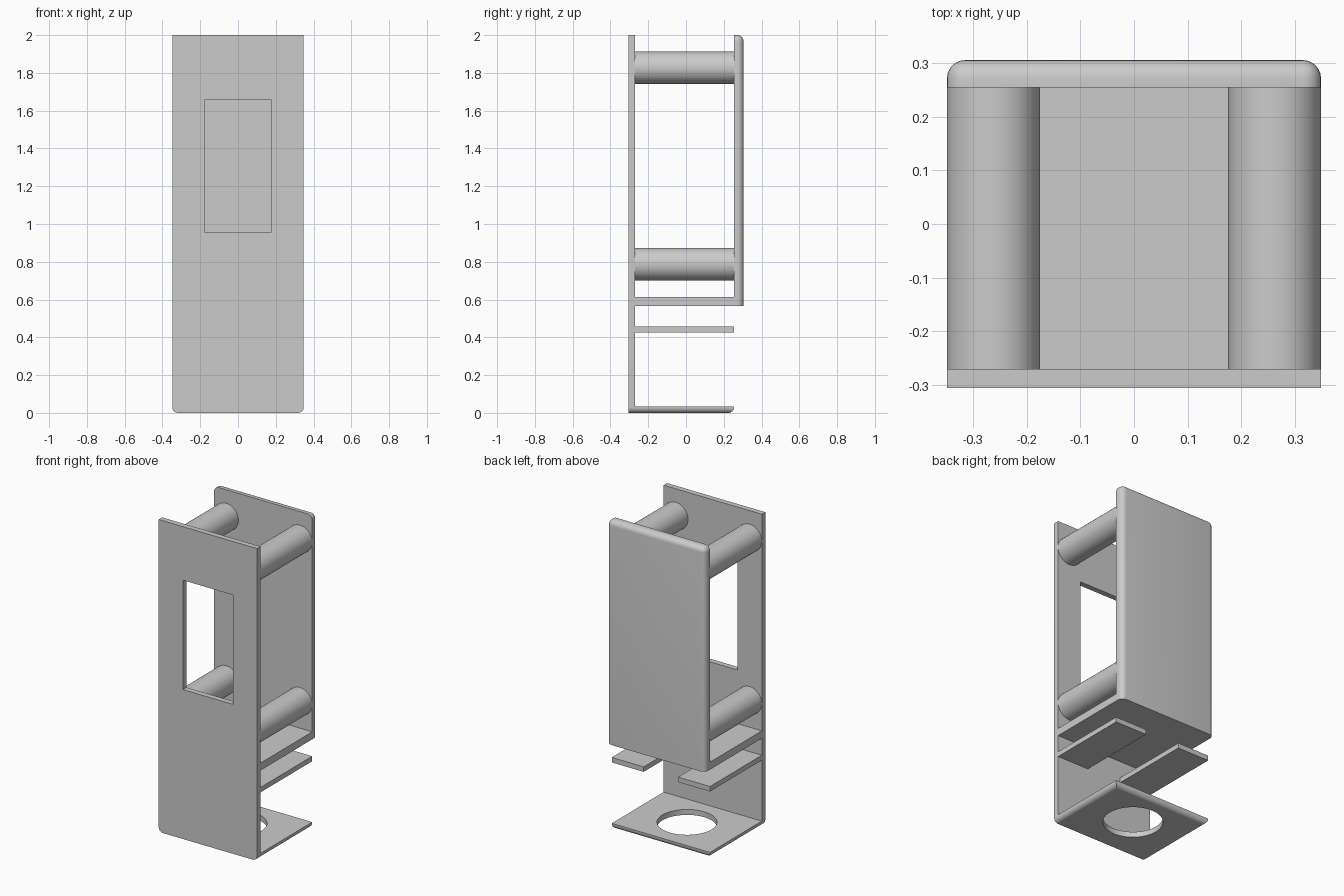
import bpy
import bmesh
import math
from mathutils import Vector, Matrix

default = bpy.data.objects.get("Cube")
if default:
    bpy.data.objects.remove(default, do_unlink=True)

# One plain grey for the whole holder
grey = bpy.data.materials.new("plain grey")
colour = (0.6, 0.6, 0.6, 1)
grey.diffuse_color = colour
grey.use_nodes = True
grey.node_tree.nodes["Principled BSDF"].inputs["Base Color"].default_value = colour

HALF_W = 0.348
FRONT, FRONT_IN = -0.305, -0.27
BACK_IN, BACK = 0.254, 0.305
POST_R = 0.0865


def finish(name, bm):
    bmesh.ops.recalc_face_normals(bm, faces=bm.faces)
    mesh = bpy.data.meshes.new(name)
    bm.to_mesh(mesh)
    bm.free()
    mesh.materials.append(grey)
    obj = bpy.data.objects.new(name, mesh)
    bpy.context.collection.objects.link(obj)
    return obj


def smooth(obj):
    bpy.ops.object.select_all(action='DESELECT')
    obj.select_set(True)
    bpy.context.view_layer.objects.active = obj
    bpy.ops.object.shade_smooth_by_angle(angle=math.radians(30))


def box(name, low, high, rounded=None, radius=0.03):
    """Box between two corners; rounded(mid) picks edges by midpoint in -1..1."""
    low, high = Vector(low), Vector(high)
    bm = bmesh.new()
    bmesh.ops.create_cube(bm, size=2)
    picked = []
    if rounded:
        picked = [e for e in bm.edges
                  if rounded((e.verts[0].co + e.verts[1].co) / 2)]
    centre, half = (low + high) / 2, (high - low) / 2
    for v in bm.verts:
        v.co = centre + v.co * half
    if picked:
        bmesh.ops.bevel(bm, geom=picked, offset=radius, segments=6,
                        profile=0.5, affect='EDGES')
    return finish(name, bm)


def cylinder(name, centre, radius, depth, turn=0, sides=64):
    bm = bmesh.new()
    place = Matrix.Translation(centre) @ Matrix.Rotation(turn, 4, 'X')
    bmesh.ops.create_cone(bm, cap_ends=True, segments=sides, radius1=radius,
                          radius2=radius, depth=depth, matrix=place)
    return finish(name, bm)


def cut(obj, cutter):
    bpy.context.view_layer.objects.active = obj
    mod = obj.modifiers.new("opening", 'BOOLEAN')
    mod.operation = 'DIFFERENCE'
    mod.solver = 'EXACT'
    mod.object = cutter
    bpy.ops.object.modifier_apply(modifier=mod.name)
    bpy.data.objects.remove(cutter, do_unlink=True)


# Front plate with rounded lower corners and a tall window
front = box("front_plate", (-HALF_W, FRONT, 0), (HALF_W, FRONT_IN, 2),
            lambda m: abs(m.y) < 0.1 and m.z < -0.5)
cut(front, box("window_cutter", (-0.177, -0.4, 0.957), (0.177, -0.2, 1.657)))
smooth(front)

# Back plate, rounded on its outer side, top and upper corners
back = box("back_plate", (-HALF_W, BACK_IN, 0.565), (HALF_W, BACK, 2),
           lambda m: (m.y > 0.5 and m.z > -0.5) or (abs(m.y) < 0.1 and m.z > 0.5),
           0.034)
smooth(back)

# Shelf joining the two plates
box("shelf", (-HALF_W, FRONT_IN, 0.565), (HALF_W, BACK_IN, 0.613))

# Base with softened underside and a round hole
base = box("base_plate", (-HALF_W, FRONT_IN, 0), (HALF_W, BACK_IN, 0.035),
           lambda m: m.z < -0.5 and m.y > -0.5)
cut(base, cylinder("hole_cutter", (0, -0.01, 0), 0.174, 0.3))
smooth(base)

# Side tabs and spacer posts, mirrored left and right
for side, s in (("left", 1), ("right", -1)):
    xs = sorted((s * 0.122, s * HALF_W))
    box(side + "_tab", (xs[0], FRONT_IN, 0.425), (xs[1], BACK_IN, 0.457))
    for level, z in (("upper", 1.827), ("lower", 0.787)):
        post = cylinder(f"{side}_{level}_post",
                        (s * (HALF_W - POST_R), (FRONT_IN + BACK_IN) / 2, z),
                        POST_R, BACK_IN - FRONT_IN, math.pi / 2)
        smooth(post)
